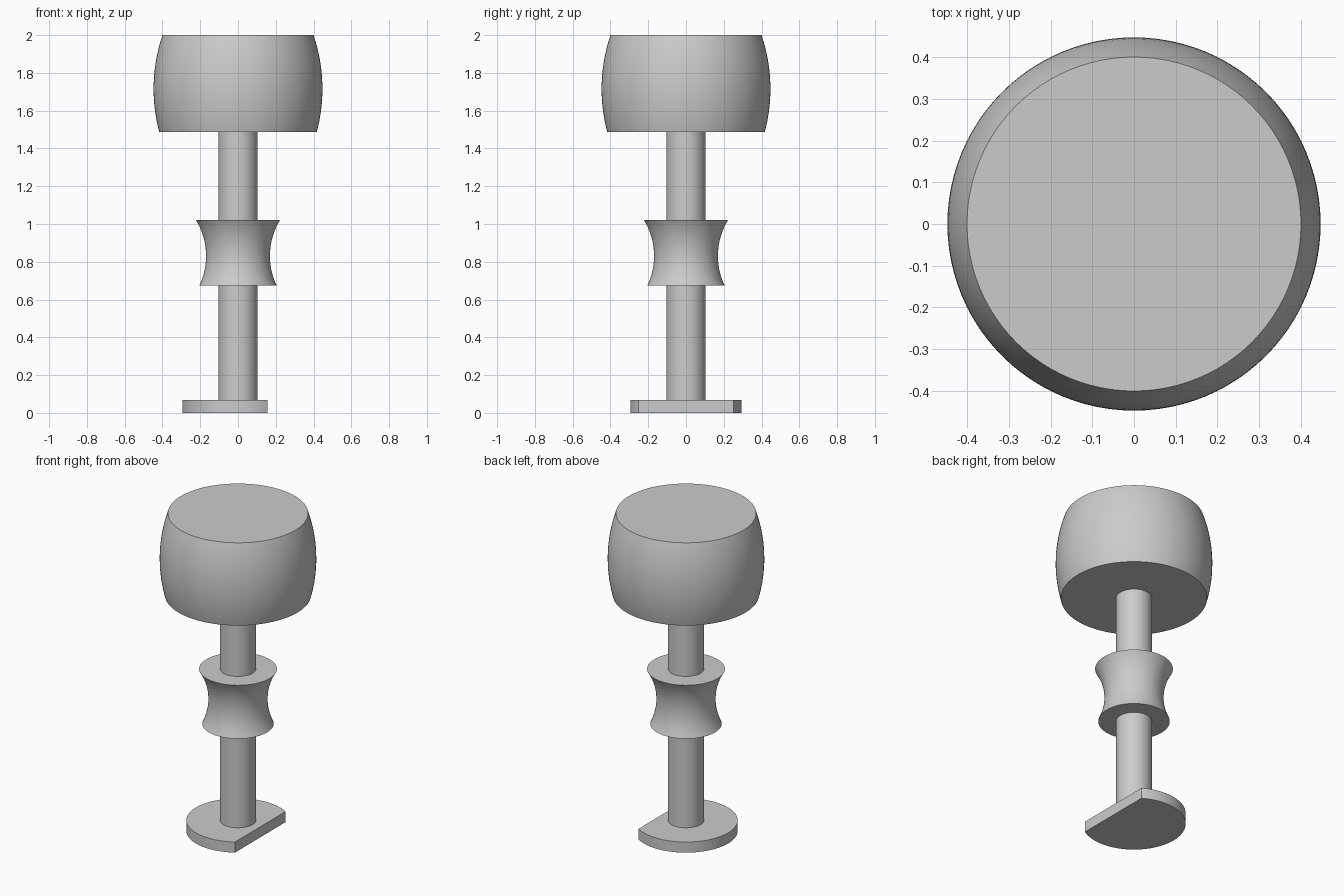
import bpy, bmesh, math

cube = bpy.data.objects.get("Cube")
if cube:
    bpy.data.objects.remove(cube)

SEGMENTS = 96

grey = bpy.data.materials.new("light_grey")
grey.use_nodes = True
colour = (0.6, 0.6, 0.6, 1)
grey.diffuse_color = colour
grey.node_tree.nodes["Principled BSDF"].inputs["Base Color"].default_value = colour


def finish(name, bm):
    """Turn a bmesh into a smooth-shaded object with sharp rims."""
    bmesh.ops.recalc_face_normals(bm, faces=bm.faces)
    mesh = bpy.data.meshes.new(name)
    bm.to_mesh(mesh)
    bm.free()
    mesh.materials.append(grey)
    obj = bpy.data.objects.new(name, mesh)
    bpy.context.collection.objects.link(obj)
    bpy.ops.object.select_all(action="DESELECT")
    obj.select_set(True)
    bpy.context.view_layer.objects.active = obj
    bpy.ops.object.shade_smooth_by_angle(angle=math.radians(30))
    return obj


def arc_profile(bottom, middle, top, steps=20):
    """Points (radius, z) on the circle through three points."""
    (ax, ay), (bx, by), (cx, cy) = bottom, middle, top
    d = 2 * (ax * (by - cy) + bx * (cy - ay) + cx * (ay - by))
    a, b, c = (x * x + y * y for x, y in (bottom, middle, top))
    ux = (a * (by - cy) + b * (cy - ay) + c * (ay - by)) / d
    uy = (a * (cx - bx) + b * (ax - cx) + c * (bx - ax)) / d
    radius = math.hypot(bx - ux, by - uy)
    side = math.copysign(1, bx - ux)
    points = []
    for i in range(steps + 1):
        z = ay + (cy - ay) * i / steps
        points.append((ux + side * math.sqrt(radius ** 2 - (z - uy) ** 2), z))
    return points


def turned(name, profile):
    """Lathe a profile around z and cap both ends."""
    bm = bmesh.new()
    rings = []
    for r, z in profile:
        angles = (math.tau * i / SEGMENTS for i in range(SEGMENTS))
        rings.append([bm.verts.new((r * math.cos(t), r * math.sin(t), z)) for t in angles])
    for low, high in zip(rings, rings[1:]):
        for i in range(SEGMENTS):
            j = (i + 1) % SEGMENTS
            bm.faces.new((low[i], low[j], high[j], high[i]))
    bm.faces.new(rings[0])
    bm.faces.new(rings[-1])
    return finish(name, bm)


# Round stem running from the base into the head
turned("stem", [(0.103, 0.03), (0.103, 1.5)])

# Concave collar and convex head
turned("collar", arc_profile((0.204, 0.675), (0.169, 0.829), (0.222, 1.02)))
turned("head", arc_profile((0.417, 1.487), (0.447, 1.714), (0.4, 2.0)))

# Disc base with one flat side
bm = bmesh.new()
radius, flat_x, thickness = 0.295, 0.155, 0.067
start = math.acos(flat_x / radius)
sweep = math.tau - 2 * start
outline = []
for i in range(SEGMENTS + 1):
    t = start + sweep * i / SEGMENTS
    outline.append(bm.verts.new((radius * math.cos(t), radius * math.sin(t), 0)))
plate = bm.faces.new(outline)
raised = bmesh.ops.extrude_face_region(bm, geom=[plate])["geom"]
bmesh.ops.translate(bm, vec=(0, 0, thickness),
                    verts=[g for g in raised if isinstance(g, bmesh.types.BMVert)])
finish("base", bm)
